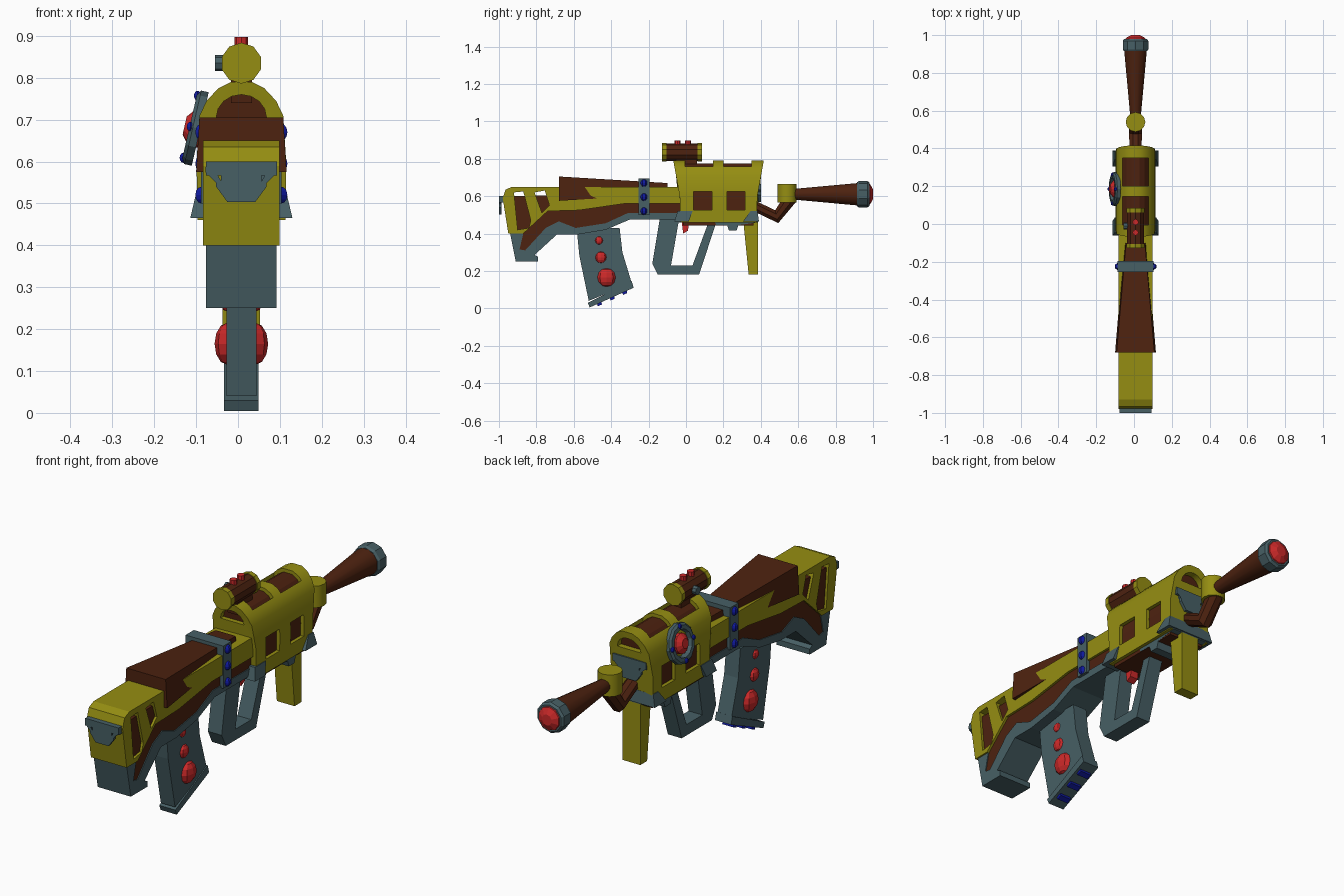
import bpy, bmesh
from math import pi, cos, sin, radians
from mathutils import Vector, Matrix

cube = bpy.data.objects.get("Cube")
if cube:
    bpy.data.objects.remove(cube)

CX = 0.008  # the body's middle plane


def material(name, rgb):
    m = bpy.data.materials.new(name)
    m.use_nodes = True
    m.diffuse_color = (*rgb, 1)
    m.node_tree.nodes["Principled BSDF"].inputs["Base Color"].default_value = (*rgb, 1)
    return m


yellow = material("olive yellow", (0.30, 0.27, 0.006))
brown = material("dark brown", (0.075, 0.016, 0.005))
grey = material("slate grey", (0.063, 0.115, 0.13))
red = material("red", (0.60, 0.022, 0.022))
blue = material("deep blue", (0.005, 0.01, 0.36))


def finish(name, bm, mat, smooth=None):
    bmesh.ops.recalc_face_normals(bm, faces=bm.faces)
    me = bpy.data.meshes.new(name)
    bm.to_mesh(me)
    bm.free()
    me.materials.append(mat)
    ob = bpy.data.objects.new(name, me)
    bpy.context.collection.objects.link(ob)
    if smooth:
        activate(ob)
        bpy.ops.object.shade_smooth_by_angle(angle=radians(smooth))
    return ob


def activate(ob):
    bpy.ops.object.select_all(action='DESELECT')
    ob.select_set(True)
    bpy.context.view_layer.objects.active = ob


def loft(name, rings, mat, smooth=None):
    """Skin a row of equal point rings and cap both ends."""
    bm = bmesh.new()
    vs = [[bm.verts.new(p) for p in r] for r in rings]
    n = len(vs[0])
    for a, b in zip(vs, vs[1:]):
        for i in range(n):
            j = (i + 1) % n
            bm.faces.new((a[i], a[j], b[j], b[i]))
    bm.faces.new(vs[0])
    bm.faces.new(vs[-1])
    return finish(name, bm, mat, smooth)


def side(name, pts, hw, mat):
    """Side profile (y, z) extruded across the body."""
    return loft(name, [[(CX + s * hw, y, z) for y, z in pts] for s in (-1, 1)], mat)


def box(name, x0, x1, y0, y1, z0, z1, mat):
    return loft(name, [[(x, y0, z0), (x, y1, z0), (x, y1, z1), (x, y0, z1)]
                       for x in (x0, x1)], mat)


def tube(name, path, mat, sides=10, smooth=None):
    """Round tube in the middle plane through (y, z, radius)."""
    pts = [Vector((CX, y, z)) for y, z, r in path]
    rings = []
    for i, (p, spec) in enumerate(zip(pts, path)):
        t = Vector((0, 0, 0))
        if i:
            t += (p - pts[i - 1]).normalized()
        if i < len(pts) - 1:
            t += (pts[i + 1] - p).normalized()
        t = t.normalized() if t.length > 1e-6 else Vector((0, 1, 0))
        up = Vector((1, 0, 0)).cross(t)
        rings.append([p + spec[2] * (Vector((cos(a), 0, 0)) + up * sin(a))
                      for a in [2 * pi * (k + .5) / sides for k in range(sides)]])
    return loft(name, rings, mat, smooth)


def studs(name, items, mat, segs=8):
    """Flattened balls: (centre, size)."""
    bm = bmesh.new()
    for c, s in items:
        bmesh.ops.create_uvsphere(bm, u_segments=segs, v_segments=6, radius=1,
                                  matrix=Matrix.Translation(c) @ Matrix.Diagonal((*s, 1)))
    return finish(name, bm, mat)


def cut(ob, cutters):
    for c in cutters:
        c.hide_render = True
        mod = ob.modifiers.new("cut", 'BOOLEAN')
        mod.operation, mod.solver, mod.object = 'DIFFERENCE', 'EXACT', c
        activate(ob)
        bpy.ops.object.modifier_apply(modifier=mod.name)
        bpy.data.objects.remove(c)


# Stock: brown core, yellow upper shell with slots, grey lower rail
side("stock_core", [(-.93, .6), (-.93, .4), (-.9, .29), (-.86, .29), (-.74, .41), (-.6, .41),
                    (-.43, .43), (-.3, .49), (0, .49), (0, .62)], .08, brown)
shell = side("stock_shell", [(-.93, .65), (-.965, .635), (-.98, .59), (-.95, .4), (-.87, .4),
                             (-.74, .52), (-.57, .525), (-.33, .56), (0, .56), (0, .65)], .091, yellow)
slots = [[(-.92, .62), (-.87, .625), (-.83, .47), (-.84, .43), (-.9, .42)],
         [(-.81, .62), (-.755, .63), (-.73, .55), (-.77, .51)]]
cut(shell, [side("slot_cutter", s, .2, yellow) for s in slots])
side("stock_rail", [(-.94, .4), (-.91, .25), (-.79, .25), (-.79, .275), (-.81, .285), (-.69, .395),
                    (-.58, .395), (-.43, .42), (-.3, .475), (0, .475), (0, .51), (-.31, .51),
                    (-.43, .455), (-.59, .43), (-.68, .465), (-.75, .43), (-.86, .31), (-.89, .315),
                    (-.87, .4)], .084, grey)

# Tapered cheek rest
loft("cheek_rest", [[(CX - b, y, z0), (CX + b, y, z0), (CX + t, y, z1), (CX - t, y, z1)]
                    for y, b, t, z0, z1 in ((-.68, .108, .1, .575, .705), (-.1, .06, .05, .61, .67))], brown)

# Strap with studs
box("strap", CX - .096, CX + .096, -.255, -.195, .5, .695, grey)
studs("strap_studs", [((CX + s * .096, -.225, z), (.016, .018, .02))
                      for s in (-1, 1) for z in (.52, .595, .67)], blue, 6)

# Receiver: arched body with flared ends, windows cut down to a brown core
half = [(.105, .46), (.107, .6), (.1, .71), (.083, .745), (.055, .775), (.025, .79)]


def arch(grow, front, back, flare):
    pts = half + [(-x, z) for x, z in reversed(half)]
    rings = []
    for y, d in ((front, -1), (back, 1)):
        rings.append([(CX + x * (1 - grow / .105), y + d * flare * max(0, z - .58), z - grow)
                      for x, z in pts])
    return rings


receiver = loft("receiver", arch(0, -.03, .378, .18), yellow)
loft("receiver_core", arch(.016, -.015, .36, .1), brown)
cutters = []
for y0, y1, w0, w1 in ((-.005, .145, .04, .14), (.2, .35, .22, .315)):
    cutters.append(box("top_cutter", CX - .07, CX + .07, y0, y1, .7, .9, yellow))
    cutters.append(box("side_cutter", -.3, .3, w0, w1, .525, .625, yellow))
dome = [(CX + .06 * cos(a), .705 + .055 * sin(a)) for a in [pi * k / 8 for k in range(9)]]
cutters.append(loft("end_cutter", [[(x, y, z) for x, z in dome] for y in (-.3, .6)], yellow))
cut(receiver, cutters)
activate(receiver)
bpy.ops.object.shade_smooth_by_angle(angle=radians(35))

# Grey foot of the receiver with flared corners
side("receiver_foot", [(-.06, .47), (.15, .475), (.16, .445), (.22, .445), (.23, .415), (.27, .415),
                       (.28, .445), (.385, .46), (.385, .485), (-.05, .485)], .09, grey)
for name, foot, top in (("rear_flare", (-.062, .015), (-.045, .035)), ("front_flare", (.305, .39), (.345, .382))):
    loft(name, [[(CX - w, y0, z), (CX + w, y0, z), (CX + w, y1, z), (CX - w, y1, z)]
                for w, z, (y0, y1) in ((.122, .465, foot), (.109, .52, top))], grey)

# Looped grip, trigger and fore grip
grip = side("grip_loop", [(-.14, .48), (-.18, .24), (-.15, .18), (.07, .18), (.165, .47), (.13, .48)], .035, grey)
cut(grip, [side("loop_cutter", [(-.04, .46), (-.08, .23), (.035, .23), (.12, .46)], .2, grey)])
side("trigger", [(-.025, .48), (-.015, .4), (.01, .415), (.02, .48)], .02, red)
side("fore_grip", [(.305, .48), (.335, .18), (.385, .18), (.385, .48)], .045, yellow)

# Magazine with base plate, domes and bars
side("magazine", [(-.585, .43), (-.57, .28), (-.52, .04), (-.29, .135), (-.34, .3), (-.355, .43)], .036, grey)
side("magazine_base", [(-.525, .03), (-.515, .005), (-.28, .11), (-.29, .145)], .041, grey)
studs("magazine_domes", [((CX + s * .034, y, z), (.6 * r, r, r)) for s in (-1, 1)
                         for y, z, r in ((-.465, .363, .022), (-.455, .273, .031), (-.425, .165, .05))], red)
for y, z in ((-.465, .027), (-.397, .058), (-.33, .088)):
    side("magazine_bar", [(y - .012, z), (y - .006, z - .016), (y + .016, z - .006), (y + .012, z + .01)], .028, blue)

# Folding wire handles at both ends
for name, y0, y1, dz in (("stock_handle", -1, -.97, 0), ("receiver_handle", .37, .4, .065)):
    box(name + "_bar", CX - .085, CX + .085, y0, y1, .567 + dz, .6 + dz, grey)
    ys = (y0, y0 + .014) if y0 < 0 else (y1 - .014, y1)
    outer = [(.088, .588), (.088, .574), (.062, .574), (.062, .54), (.034, .503)]
    inner = [(.028, .516), (.05, .545), (.05, .588)]
    loop = outer + [(-x, z) for x, z in reversed(outer)] + [(-x, z) for x, z in inner] \
        + list(reversed(inner))
    loft(name, [[(CX + x * .97, y, z + dz) for x, z in loop] for y in ys], grey)

# Elbow, joint, barrel and muzzle
tube("elbow", [(.35, .555, .03), (.485, .49, .038), (.56, .59, .038)], brown, 8)
loft("joint", [[(CX + .052 * cos(a), .54 + .052 * sin(a), z) for a in [2 * pi * k / 12 for k in range(12)]]
               for z in (.565, .665)], yellow, 40)
tube("barrel", [(.56, .61, .028), (.93, .61, .063)], brown, 12, 40)
tube("muzzle_ring", [(.915, .61, .064), (.925, .61, .071), (.97, .61, .071), (.98, .61, .062)], grey)
tube("muzzle_lens", [(.97, .61, .058), (.985, .61, .053), (1, .61, .025)], red)

# Scope with hollow yellow ends and knobs
tube("scope_tube", [(-.11, .835, .046), (.07, .835, .046)], brown, 10)
for name, a, b in (("scope_rear", -.128, -.105), ("scope_front", .085, .062)):
    tube(name, [(a, .835, .049), (b, .835, .049), (b, .835, .028), (a, .835, .028)], yellow, 10)
    tube(name + "_glass", [(a * .92, .835, .029), (b, .835, .029)], brown, 10)
side("scope_mount", [(-.05, .74), (-.055, .8), (.06, .8), (.06, .74)], .025, brown)
for y in (-.045, .01):
    loft("scope_top_knob", [[(CX + .016 * cos(a), y + .016 * sin(a), z) for a in [pi * k / 4 for k in range(8)]]
                            for z in (.86, .898)], red)
loft("scope_side_knob", [[(x, -.01 + .019 * cos(a), .835 + .019 * sin(a)) for a in [pi * k / 4 for k in range(8)]]
                         for x in (-.055, -.02)], grey)

# Tilted dial on the right of the receiver
axis = Vector((-cos(radians(13)), 0, sin(radians(13))))
upward = Vector((sin(radians(13)), 0, cos(radians(13))))
hub = Vector((-.1, .185, .68))


def dial(r, a, out):
    return hub + axis * out + r * (upward * sin(a) + Vector((0, cos(a), 0)))


turn = [2 * pi * k / 12 for k in range(12)]
bm = bmesh.new()
rows = [[bm.verts.new(dial(r, a, o)) for a in turn]
        for r, o in ((.09, -.01), (.09, .008), (.08, .016), (.062, .016), (.056, -.01))]
for a, b in zip(rows, rows[1:] + rows[:1]):
    for i in range(12):
        bm.faces.new((a[i], a[i - 1], b[i - 1], b[i]))
finish("dial_ring", bm, grey)
loft("dial_button", [[dial(r, a, o) for a in turn] for r, o in ((.045, -.02), (.045, .01), (.022, .028))], red)
studs("dial_studs", [(dial(.076, pi * k / 2, .014), (.01, .012, .012)) for k in range(4)], blue, 6)
